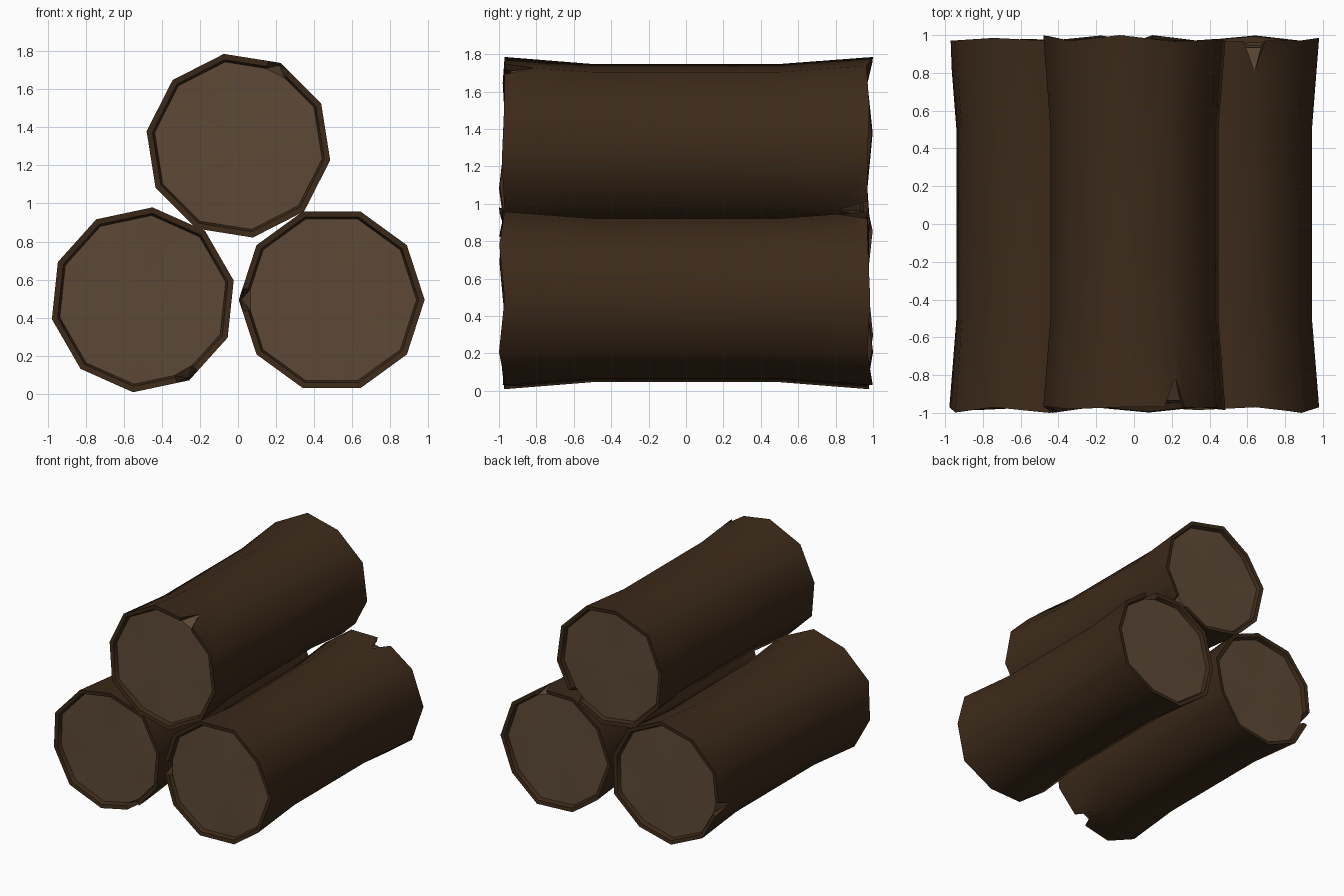
import bpy, bmesh, math
from mathutils import Vector

if "Cube" in bpy.data.objects:
    bpy.data.objects.remove(bpy.data.objects["Cube"])

N = 10
R_END, R_MID, R_RIM, R_CAP = 0.488, 0.45, 0.457, 0.445
# ragged end positions, counted round from the notched corner
ENDS = [0.97, 0.97, 0.98, 0.965, 1.0, 0.97, 0.998, 0.97, 0.985, 0.972]
NOTCH_Y, NOTCH_T = 0.81, 0.21


def material(name, rgb):
    m = bpy.data.materials.new(name)
    m.diffuse_color = (*rgb, 1)
    m.use_nodes = True
    m.node_tree.nodes["Principled BSDF"].inputs["Base Color"].default_value = m.diffuse_color
    return m


bark = material("bark", (0.045, 0.023, 0.010))
wood = material("cut_wood", (0.110, 0.066, 0.037))


def log(name, cx, cz, notch_front):
    bm = bmesh.new()

    def pt(deg, r, y):
        a = math.radians(deg)
        return Vector((r * math.cos(a), y, r * math.sin(a)))

    def face(vs, mat=0):
        f = bm.faces.new(vs)
        f.material_index = mat
        f.smooth = True

    mids = {}
    for s in (-1, 1):
        mids[s] = [bm.verts.new(pt(notch_front + 36 * k, R_MID, s * 0.5)) for k in range(N)]

    # straight middle of the bark
    for k in range(N):
        j = (k + 1) % N
        face([mids[-1][k], mids[-1][j], mids[1][j], mids[1][k]])

    # flared ends, each with a split corner and a recessed cut face
    for s, shift in ((-1, 0), (1, -3)):
        start = notch_front + 36 * shift
        mid = [mids[s][(k + shift) % N] for k in range(N)]

        def ring(r, depth):
            p = [pt(start + 36 * k, r, s * (ENDS[k] - depth)) for k in range(N)]
            after = p[0].lerp(p[1], NOTCH_T)
            before = p[0].lerp(p[-1], NOTCH_T)
            return [bm.verts.new(q) for q in [after] + p[1:] + [before]]

        outer = ring(R_END, 0)
        rim = ring(R_RIM, 0.004)
        cap = ring(R_CAP, 0.035)
        t = (NOTCH_Y - 0.5) / (ENDS[0] - 0.5)
        apex = bm.verts.new(pt(start, R_MID + (R_END - R_MID) * t, s * NOTCH_Y))
        centre = bm.verts.new((0, s * 0.945, 0))
        for k in range(N):
            side = [mid[k], mid[(k + 1) % N], outer[k + 1], outer[k]]
            if k == 0:
                side.append(apex)
            elif k == N - 1:
                side.insert(2, apex)
            face(side)
            face([outer[k], outer[k + 1], rim[k + 1], rim[k]])
            face([rim[k], rim[k + 1], cap[k + 1], cap[k]])
            face([cap[k], cap[k + 1], centre], 1)
        face([cap[N], cap[0], centre], 1)
        # notch floor and walls
        face([apex, cap[0], cap[N]], 1)
        for i in (0, N):
            face([apex, outer[i], rim[i]])
            face([apex, rim[i], cap[i]])

    bmesh.ops.recalc_face_normals(bm, faces=bm.faces)
    me = bpy.data.meshes.new(name)
    bm.to_mesh(me)
    bm.free()
    me.materials.append(bark)
    me.materials.append(wood)
    ob = bpy.data.objects.new(name, me)
    ob.location = (cx, 0, cz)
    bpy.context.collection.objects.link(ob)
    bpy.ops.object.select_all(action='DESELECT')
    ob.select_set(True)
    bpy.context.view_layer.objects.active = ob
    bpy.ops.object.shade_smooth_by_angle(angle=math.radians(40))


log("left_log", -0.5, 0.494, -60)
log("right_log", 0.492, 0.494, 180)
log("top_log", 0.002, 1.303, 63)
